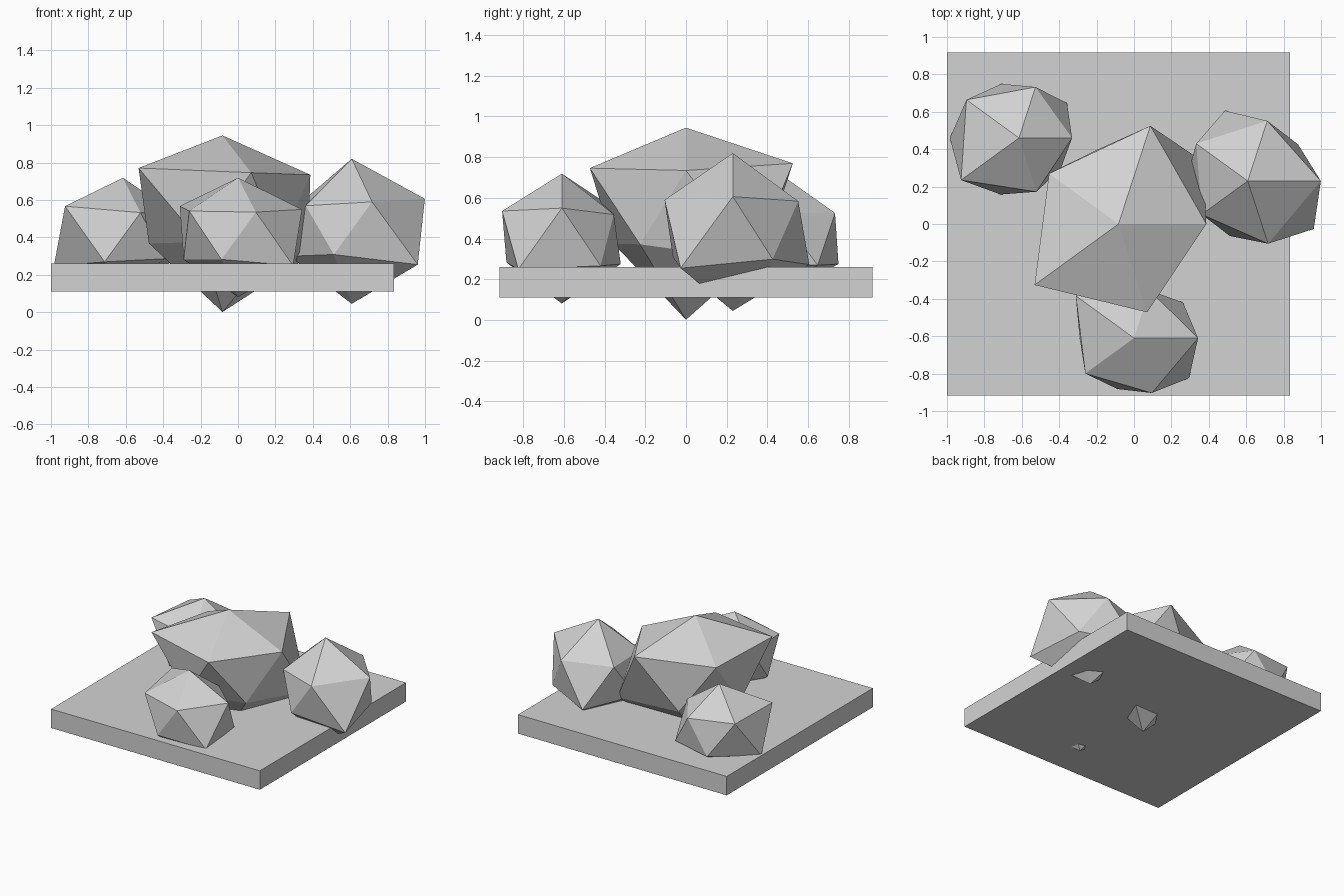
import bpy, bmesh
from math import sin, cos, radians, sqrt
from mathutils import Vector

if "Cube" in bpy.data.objects:
    bpy.data.objects.remove(bpy.data.objects["Cube"])

# Single stone colour
stone = bpy.data.materials.new("stone_grey")
stone.use_nodes = True
stone.diffuse_color = (0.65, 0.65, 0.65, 1)
stone.node_tree.nodes["Principled BSDF"].inputs["Base Color"].default_value = stone.diffuse_color

FLATTEN = 0.85  # every boulder is slightly squashed


def finish(name, bm, location):
    bmesh.ops.recalc_face_normals(bm, faces=bm.faces)
    mesh = bpy.data.meshes.new(name)
    bm.to_mesh(mesh)
    bm.free()
    mesh.materials.append(stone)
    obj = bpy.data.objects.new(name, mesh)
    obj.location = location
    bpy.context.collection.objects.link(obj)
    return obj


def boulder(name, location, top, upper, lower, bottom):
    """Icosahedron whose corners are pushed in or out to the given radii."""
    bm = bmesh.new()

    def ring(radii, start, height):
        flat = sqrt(1 - height * height)
        verts = []
        for i, r in enumerate(radii):
            a = radians(start + 72 * i)
            d = Vector((flat * cos(a), flat * sin(a), height * FLATTEN))
            verts.append(bm.verts.new(d * r))
        return verts

    h = 1 / sqrt(5)
    apex = bm.verts.new((0, 0, top * FLATTEN))
    base = bm.verts.new((0, 0, -bottom * FLATTEN))
    up, low = ring(upper, 0, h), ring(lower, 36, -h)
    for i in range(5):
        j = (i + 1) % 5
        bm.faces.new((apex, up[i], up[j]))
        bm.faces.new((up[i], low[i], up[j]))
        bm.faces.new((up[j], low[i], low[j]))
        bm.faces.new((base, low[j], low[i]))
    return finish(name, bm, location)


# Square ground slab
bm = bmesh.new()
bmesh.ops.create_cube(bm, size=1)
bmesh.ops.scale(bm, vec=(1.834, 1.834, 0.15), verts=bm.verts)
finish("ground_slab", bm, (-0.083, 0, 0.185))

# Boulders: top radius, upper ring, lower ring, bottom radius
boulder("large_boulder", (-0.083, 0, 0.535), 0.482,
        (0.525, 0.617, 0.513, 0.62, 0.555), (0.63, 0.46, 0.44, 0.42, 0.43), 0.628)
boulder("left_boulder", (0.608, 0.23, 0.44), 0.447,
        (0.437, 0.378, 0.38, 0.34, 0.394), (0.372, 0.442, 0.37, 0.346, 0.488), 0.465)
boulder("front_boulder", (0, -0.61, 0.404), 0.37,
        (0.383, 0.3, 0.43, 0.36, 0.345), (0.362, 0.34, 0.325, 0.32, 0.407), 0.38)
boulder("back_boulder", (-0.615, 0.46, 0.404), 0.37,
        (0.317, 0.32, 0.388, 0.428, 0.338), (0.355, 0.34, 0.413, 0.355, 0.31), 0.33)
